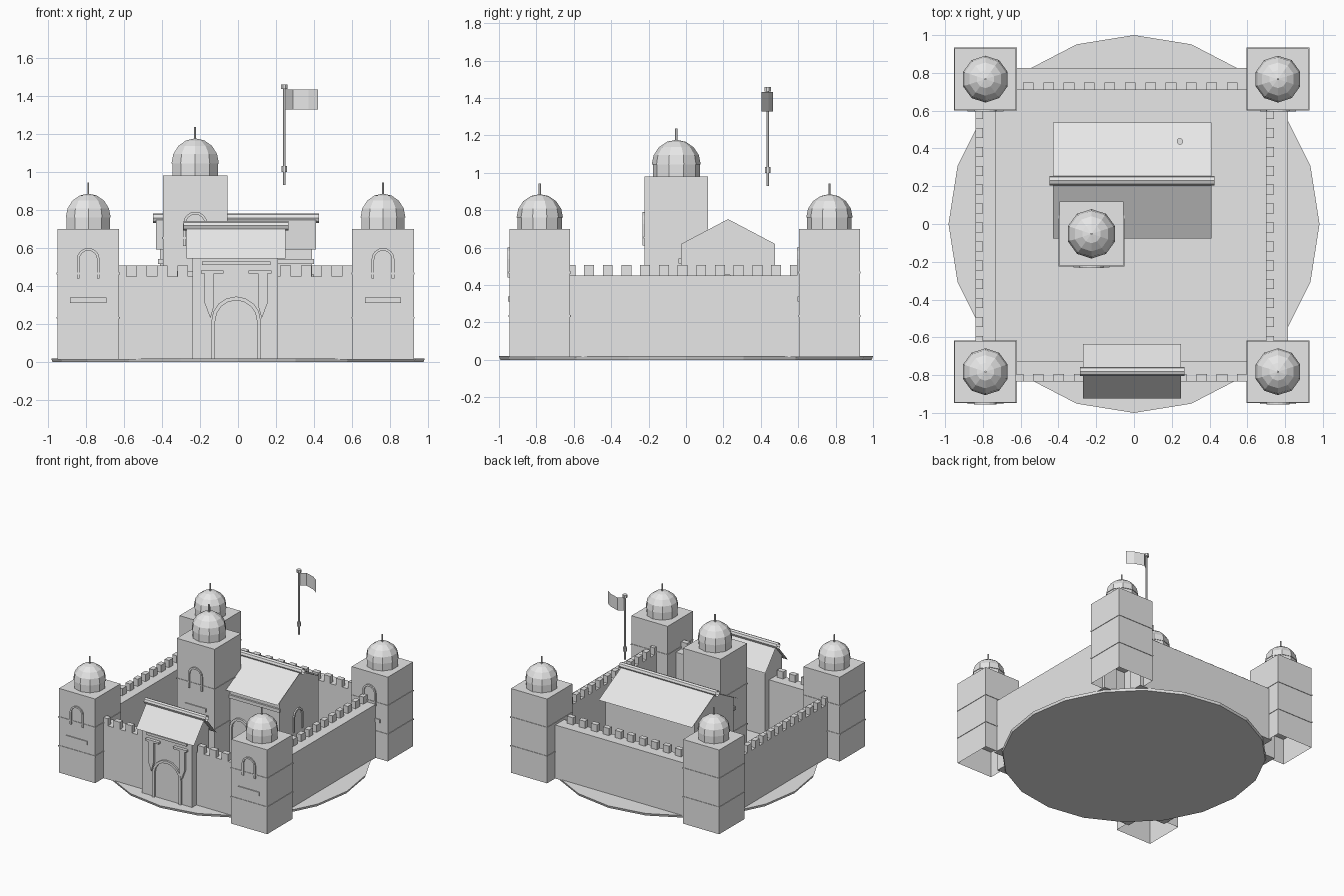
import bpy, bmesh, math
from mathutils import Matrix

if "Cube" in bpy.data.objects:
    bpy.data.objects.remove(bpy.data.objects["Cube"])

stone = bpy.data.materials.new("pale_grey_stone")
stone.diffuse_color = (0.8, 0.8, 0.8, 1)
stone.use_nodes = True
stone.node_tree.nodes["Principled BSDF"].inputs["Base Color"].default_value = stone.diffuse_color


def finish(name, bm, fix=True):
    if fix:
        bmesh.ops.recalc_face_normals(bm, faces=bm.faces)
    me = bpy.data.meshes.new(name)
    bm.to_mesh(me)
    bm.free()
    me.materials.append(stone)
    ob = bpy.data.objects.new(name, me)
    bpy.context.collection.objects.link(ob)
    return ob


def add_box(bm, x0, x1, y0, y1, z0, z1):
    m = Matrix.Translation(((x0 + x1) / 2, (y0 + y1) / 2, (z0 + z1) / 2))
    m = m @ Matrix.Diagonal((x1 - x0, y1 - y0, z1 - z0, 1))
    return bmesh.ops.create_cube(bm, size=1, matrix=m)["verts"]


def box(name, *b, open_bottom=False):
    bm = bmesh.new()
    add_box(bm, *b)
    bmesh.ops.recalc_face_normals(bm, faces=bm.faces)
    if open_bottom:
        low = [f for f in bm.faces if f.normal.z < -0.9]
        bmesh.ops.delete(bm, geom=low, context="FACES_ONLY")
    return finish(name, bm, False)


def prism(name, pts, a, b, axis="y"):
    """Extrude a (u, z) outline from a to b along x or y."""
    bm = bmesh.new()
    pos = (lambda u, z, d: (u, d, z)) if axis == "y" else (lambda u, z, d: (d, u, z))
    f = bm.faces.new([bm.verts.new(pos(u, z, a)) for u, z in pts])
    r = bmesh.ops.extrude_face_region(bm, geom=[f])
    shift = (0, b - a, 0) if axis == "y" else (b - a, 0, 0)
    bmesh.ops.translate(bm, vec=shift, verts=[v for v in r["geom"] if isinstance(v, bmesh.types.BMVert)])
    return finish(name, bm)


def arch(name, u, z0, z1, r, t, a, b, axis="y"):
    """Raised round-headed frame of width t."""
    def curve(rad):
        c = z1 - r
        arc = [(u + rad * math.cos(k * math.pi / 8), c + rad * math.sin(k * math.pi / 8)) for k in range(9)]
        return [(u + rad, z0)] + arc + [(u - rad, z0)]
    return prism(name, curve(r) + curve(r - t)[::-1], a, b, axis)


def lathe(name, x, y, profile, sides):
    """Faceted body of revolution from (radius, z) points."""
    bm = bmesh.new()
    rings = []
    for r, z in profile:
        ang = [2 * math.pi * (k + 0.5) / sides for k in range(sides)]
        rings.append([bm.verts.new((x + r * math.cos(a), y + r * math.sin(a), z)) for a in ang])
    for lo, hi in zip(rings, rings[1:]):
        for k in range(sides):
            j = (k + 1) % sides
            bm.faces.new((lo[k], lo[j], hi[j], hi[k]))
    bm.faces.new(rings[-1])
    return finish(name, bm)


def tower(name, cx, cy, w, h, r, win, slit_z):
    hw, k = w / 2, r / 0.124
    front = cy - hw
    box(name + "_body", cx - hw, cx + hw, cy - hw, cy + hw, 0.015, h, open_bottom=True)
    # thin string courses
    for z in (h / 3, 2 * h / 3):
        e = hw + 0.004
        box(name + "_band", cx - e, cx + e, cy - e, cy + e, z - 0.005, z + 0.005)
    # drum, faceted dome and spike
    lathe(name + "_drum", cx, cy, [(r * 0.96, h), (r * 0.96, h + 0.06 * k)], 10)
    prof = [(r * math.cos(a), h + (0.06 + 0.125 * math.sin(a)) * k)
            for a in (math.radians(d) for d in (0, 22.5, 45, 67.5, 88))]
    lathe(name + "_dome", cx, cy, [(r * 0.9, h + 0.06 * k)] + prof, 10)
    lathe(name + "_spike", cx, cy, [(0.006, h + 0.17 * k), (0.006, h + 0.243 * k)], 6)
    # arched window and slit on the front face
    arch(name + "_window", cx, win[0], win[1], 0.06 * k, 0.014, front - 0.01, front)
    box(name + "_slit", cx - 0.095, cx + 0.095, front - 0.008, front, slit_z - 0.014, slit_z + 0.014)


def gable_building(name, x0, x1, yc, half, eave, ridge):
    prism(name + "_walls", [(yc - half, 0.02), (yc + half, 0.02), (yc + half, eave),
                            (yc, ridge - 0.003), (yc - half, eave)], x0, x1, "x")


def roof(name, x0, x1, yc, half, eave, ridge, bar_r, bar_z):
    # thin roof sheet
    bm = bmesh.new()
    rows = [[bm.verts.new((x, y, z)) for x in (x0, x1)]
            for y, z in ((yc - half, eave), (yc, ridge), (yc + half, eave))]
    for a, b in zip(rows, rows[1:]):
        bm.faces.new((a[0], a[1], b[1], b[0]))
    finish(name + "_roof", bm, False)
    # open ridge tube
    bm = bmesh.new()
    m = Matrix.Translation(((x0 + x1) / 2, yc, bar_z)) @ Matrix.Rotation(math.pi / 2, 4, "Y")
    bmesh.ops.create_cone(bm, cap_ends=False, segments=8, radius1=bar_r, radius2=bar_r,
                          depth=x1 - x0 + 0.033, matrix=m)
    finish(name + "_ridge", bm)


# ground disc
bm = bmesh.new()
bmesh.ops.create_cone(bm, cap_ends=True, segments=20, radius1=0.993, radius2=1, depth=0.02,
                      matrix=Matrix.Translation((0, 0, 0.01)) @ Matrix.Diagonal((0.982, 1, 1, 1))
                      @ Matrix.Rotation(math.pi / 2, 4, "Z"))
finish("ground_disc", bm)

# curtain walls
box("front_wall", -0.65, 0.63, -0.835, -0.725, 0.015, 0.45)
box("back_wall", -0.65, 0.63, 0.71, 0.825, 0.015, 0.45)
box("left_wall", -0.84, -0.73, -0.65, 0.63, 0.015, 0.45)
box("right_wall", 0.70, 0.815, -0.65, 0.63, 0.015, 0.45)

# battlements
bm = bmesh.new()
for k in range(12):
    for x, y in ((-0.642 + 0.108 * k, -0.835), (-0.588 + 0.108 * k, 0.71)):
        if x < 0.6 and not (y < 0 and -0.26 < x < 0.2):
            add_box(bm, x, x + 0.056, y, y + 0.04, 0.45, 0.508)
for k in range(13):
    y = -0.645 + 0.1 * k
    for x in (-0.84, 0.70):
        add_box(bm, x, x + 0.04, y, y + 0.053, 0.45, 0.508)
finish("battlements", bm)

# corner towers and keep
for side, cx in (("left", -0.787), ("right", 0.762)):
    for end, cy in (("front", -0.782), ("back", 0.767)):
        tower(f"{end}_{side}_tower", cx, cy, 0.325, 0.70, 0.124, (0.44, 0.60), 0.325)
tower("keep", -0.225, -0.052, 0.34, 0.98, 0.131, (0.61, 0.79), 0.465)

# great hall
gable_building("hall", -0.41, 0.39, 0.225, 0.25, 0.62, 0.755)
roof("hall", -0.43, 0.41, 0.23, 0.307, 0.593, 0.758, 0.025, 0.757)
box("hall_cornice", -0.42, 0.40, -0.04, -0.025, 0.515, 0.542)
arch("hall_door", 0.04, 0.02, 0.37, 0.09, 0.02, -0.04, -0.025)
arch("hall_gable_window", 0.21, 0.28, 0.46, 0.06, 0.014, 0.39, 0.40, "x")

# gatehouse
gable_building("gatehouse", -0.24, 0.21, -0.78, 0.11, 0.585, 0.715)
roof("gatehouse", -0.27, 0.25, -0.78, 0.145, 0.545, 0.717, 0.024, 0.717)
arch("gate_arch", -0.01, 0.02, 0.345, 0.13, 0.02, -0.905, -0.89)
for s in (-1, 1):
    # pilaster with tapered foot, and its capital
    u = [-0.01 + s * d for d in (0.165, 0.135, 0.115, 0.165)]
    prism("gate_pilaster", [(u[0], 0.31), (u[1], 0.23), (u[2], 0.30), (u[2], 0.465), (u[3], 0.465)],
          -0.91, -0.89)
    a, b = sorted((-0.01 + s * 0.065, -0.01 + s * 0.185))
    box("gate_capital", a, b, -0.915, -0.89, 0.465, 0.482)
box("gate_lintel", -0.19, 0.17, -0.905, -0.89, 0.51, 0.53)

# flag pole with collars
px, py = 0.243, 0.437
lathe("flag_pole", px, py, [(0.008, 0.93), (0.008, 1.44)], 8)
lathe("pole_collar", px, py, [(0.008, 1.0), (0.016, 1.0), (0.016, 1.03), (0.008, 1.03)], 8)
lathe("pole_cap", px, py, [(0.008, 1.435), (0.018, 1.435), (0.018, 1.458)], 8)

# waving flag sheet
bm = bmesh.new()
cols = [[bm.verts.new((x, y, z)) for z in (1.328, 1.432)]
        for x, y in ((0.25, 0.437), (0.29, 0.466), (0.37, 0.44), (0.42, 0.405))]
for a, b in zip(cols, cols[1:]):
    bm.faces.new((a[0], b[0], b[1], a[1]))
finish("flag", bm, False)
